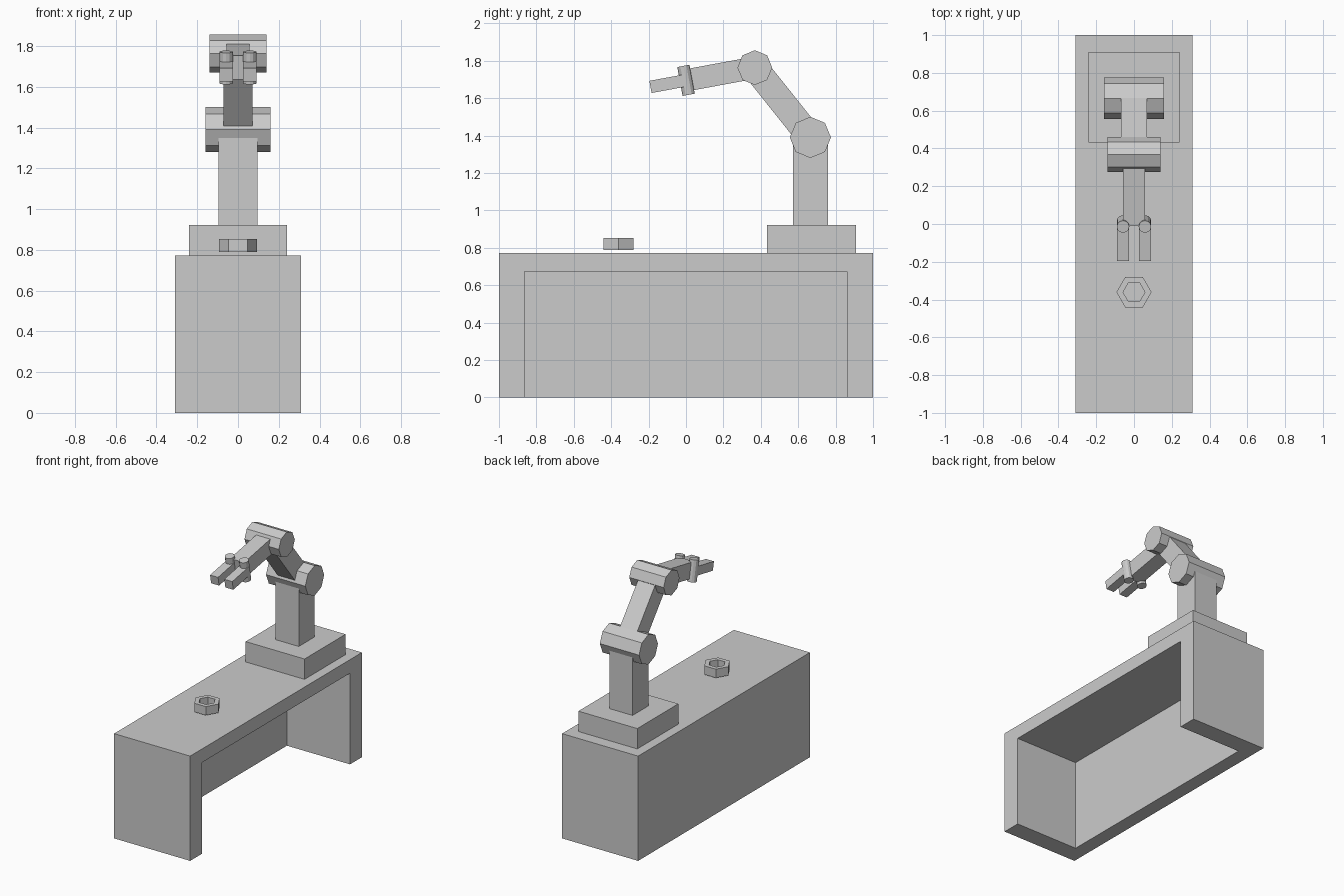
import bpy, bmesh, math
from mathutils import Vector, Matrix

if "Cube" in bpy.data.objects:
    bpy.data.objects.remove(bpy.data.objects["Cube"])


def add_object(name, bm):
    bmesh.ops.recalc_face_normals(bm, faces=bm.faces)
    mesh = bpy.data.meshes.new(name)
    bm.to_mesh(mesh)
    bm.free()
    obj = bpy.data.objects.new(name, mesh)
    bpy.context.collection.objects.link(obj)
    return obj


def box(name, lo, hi):
    lo, hi = Vector(lo), Vector(hi)
    bm = bmesh.new()
    bmesh.ops.create_cube(bm, size=1)
    bmesh.ops.transform(bm, verts=bm.verts, matrix=Matrix.Translation((lo + hi) / 2) @ Matrix.Diagonal((*(hi - lo), 1)))
    return add_object(name, bm)


def link(name, start, end, width, thick):
    """Bar with a rectangular section between two points in a constant-x plane."""
    a, b = Vector(start), Vector(end)
    d = b - a
    rot = Matrix.Rotation(math.atan2(d.z, d.y), 4, 'X')
    bm = bmesh.new()
    bmesh.ops.create_cube(bm, size=1)
    bmesh.ops.transform(bm, verts=bm.verts, matrix=Matrix.Translation((a + b) / 2) @ rot @ Matrix.Diagonal((width, d.length, thick, 1)))
    return add_object(name, bm)


def prism(name, center, radius, length, sides, rot):
    bm = bmesh.new()
    bmesh.ops.create_cone(bm, cap_ends=True, segments=sides, radius1=radius, radius2=radius, depth=length)
    bmesh.ops.transform(bm, verts=bm.verts, matrix=Matrix.Translation(center) @ rot)
    return add_object(name, bm)


def cut(target, cutter):
    mod = target.modifiers.new("cut", 'BOOLEAN')
    mod.operation = 'DIFFERENCE'
    mod.solver = 'EXACT'
    mod.object = cutter
    cutter.hide_render = True
    cutter.hide_viewport = False
    bpy.context.view_layer.update()
    result = target.evaluated_get(bpy.context.evaluated_depsgraph_get())
    mesh = bpy.data.meshes.new_from_object(result)
    target.modifiers.clear()
    target.data = mesh
    bpy.data.objects.remove(cutter)


# bench, hollow and open on its right side and underneath
bench = box("bench", (-0.31, -1, 0), (0.31, 1, 0.772))
cut(bench, box("bench_cutter", (-0.205, -0.863, -0.2), (0.5, 0.862, 0.672)))

# arm base and column
box("arm_base", (-0.24, 0.432, 0.772), (0.24, 0.91, 0.922))
box("column", (-0.095, 0.572, 0.922), (0.095, 0.758, 1.39))

# octagonal joints and the links between them
shoulder = Vector((0, 0.665, 1.39))
elbow = Vector((0, 0.368, 1.763))
wrist = Vector((0, 0, 1.695))
sideways = Matrix.Rotation(math.pi / 2, 4, 'Y')
prism("shoulder_joint", shoulder, 0.11, 0.32, 8, sideways)
prism("elbow_joint", elbow, 0.093, 0.28, 8, sideways)
link("upper_arm", shoulder, elbow, 0.14, 0.14)
link("forearm", elbow, wrist, 0.115, 0.118)

# gripper: a pivot pin and a finger on each side
aim = (wrist - elbow).normalized()
tilt = Matrix.Rotation(math.atan2(-aim.z, -aim.y), 4, 'X')
for side, x in (("left", -0.058), ("right", 0.058)):
    root = wrist + Vector((x, 0, 0))
    prism(side + "_pivot_pin", root, 0.033, 0.157, 12, tilt)
    link(side + "_finger", root, root + aim * 0.193, 0.065, 0.066)

# hex nut floating just above the bench
nut_at = Vector((0, -0.361, 0.821))
flat = Matrix.Rotation(math.pi / 2, 4, 'Z')
nut = prism("hex_nut", nut_at, 0.093, 0.064, 6, flat)
cut(nut, prism("nut_cutter", nut_at, 0.058, 0.2, 6, flat))
